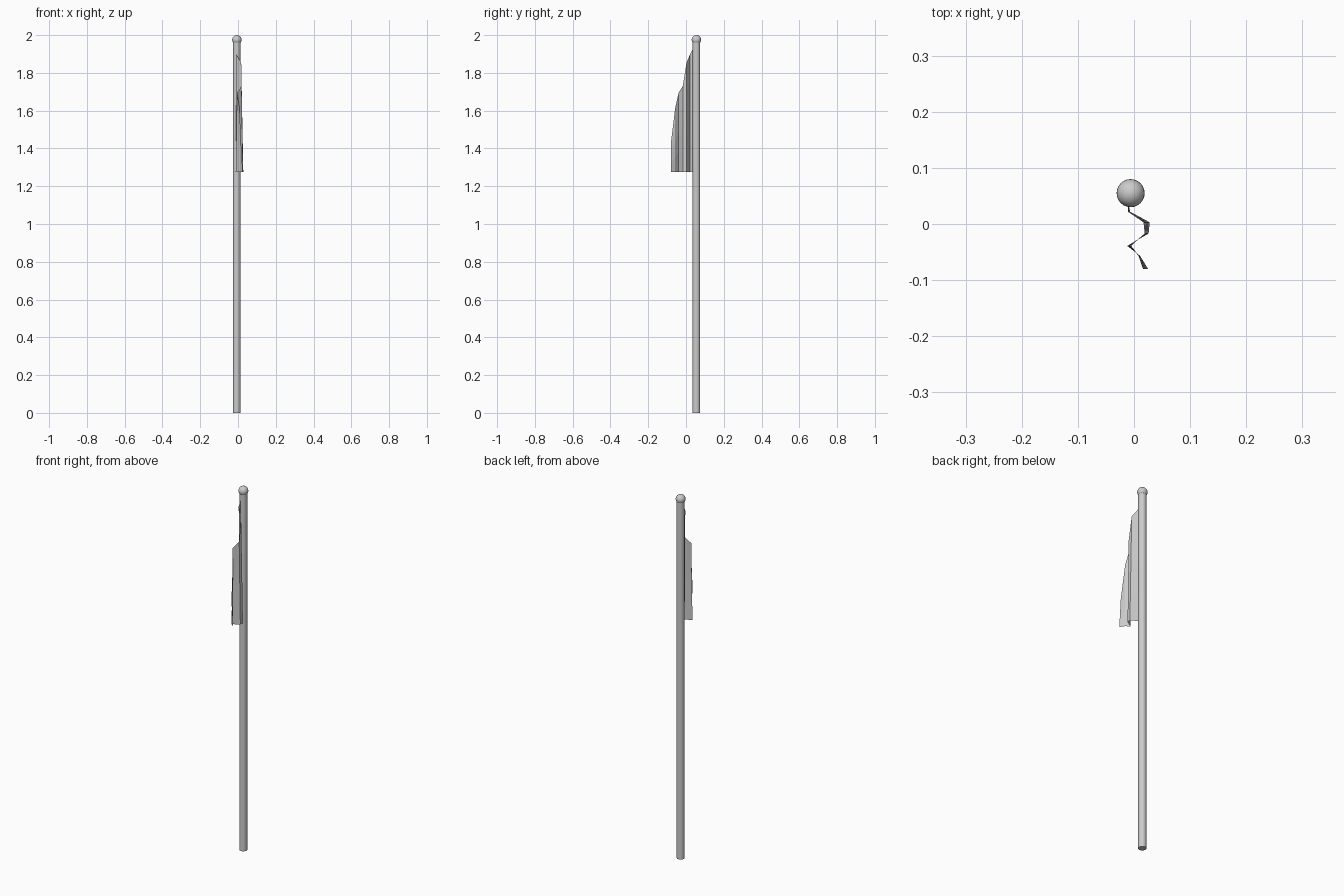
import bpy

if "Cube" in bpy.data.objects:
    bpy.data.objects.remove(bpy.data.objects["Cube"])

PX, PY = -0.006, 0.055


def smooth(obj):
    bpy.ops.object.select_all(action='DESELECT')
    obj.select_set(True)
    bpy.context.view_layer.objects.active = obj
    bpy.ops.object.shade_smooth_by_angle()


# Pole
bpy.ops.mesh.primitive_cylinder_add(vertices=24, radius=0.02, depth=1.97,
                                    location=(PX, PY, 0.985))
pole = bpy.context.object
pole.name = "pole"
smooth(pole)

# Ball finial
bpy.ops.mesh.primitive_uv_sphere_add(segments=24, ring_count=12, radius=0.025,
                                     location=(PX, PY, 1.975))
ball = bpy.context.object
ball.name = "finial_ball"
smooth(ball)

# Hanging pleated flag: each column is (y, x at top, x at bottom, z of top edge)
columns = [
    (0.037, -0.010, -0.010, 1.930),
    (0.022, -0.011, -0.007, 1.900),
    (0.003, 0.017, 0.028, 1.855),
    (-0.017, 0.019, 0.026, 1.730),
    (-0.039, -0.005, -0.012, 1.695),
    (-0.057, 0.008, 0.011, 1.615),
    (-0.080, 0.016, 0.025, 1.430),
]
BOTTOM = 1.275
ROWS = 4
verts, faces = [], []
for y, xt, xb, zt in columns:
    for r in range(ROWS + 1):
        t = r / ROWS
        verts.append((xt + (xb - xt) * t, y, zt + (BOTTOM - zt) * t))
for c in range(len(columns) - 1):
    for r in range(ROWS):
        a = c * (ROWS + 1) + r
        faces.append((a, a + 1, a + ROWS + 2, a + ROWS + 1))
mesh = bpy.data.meshes.new("flag")
mesh.from_pydata(verts, [], faces)
flag = bpy.data.objects.new("flag", mesh)
bpy.context.collection.objects.link(flag)
